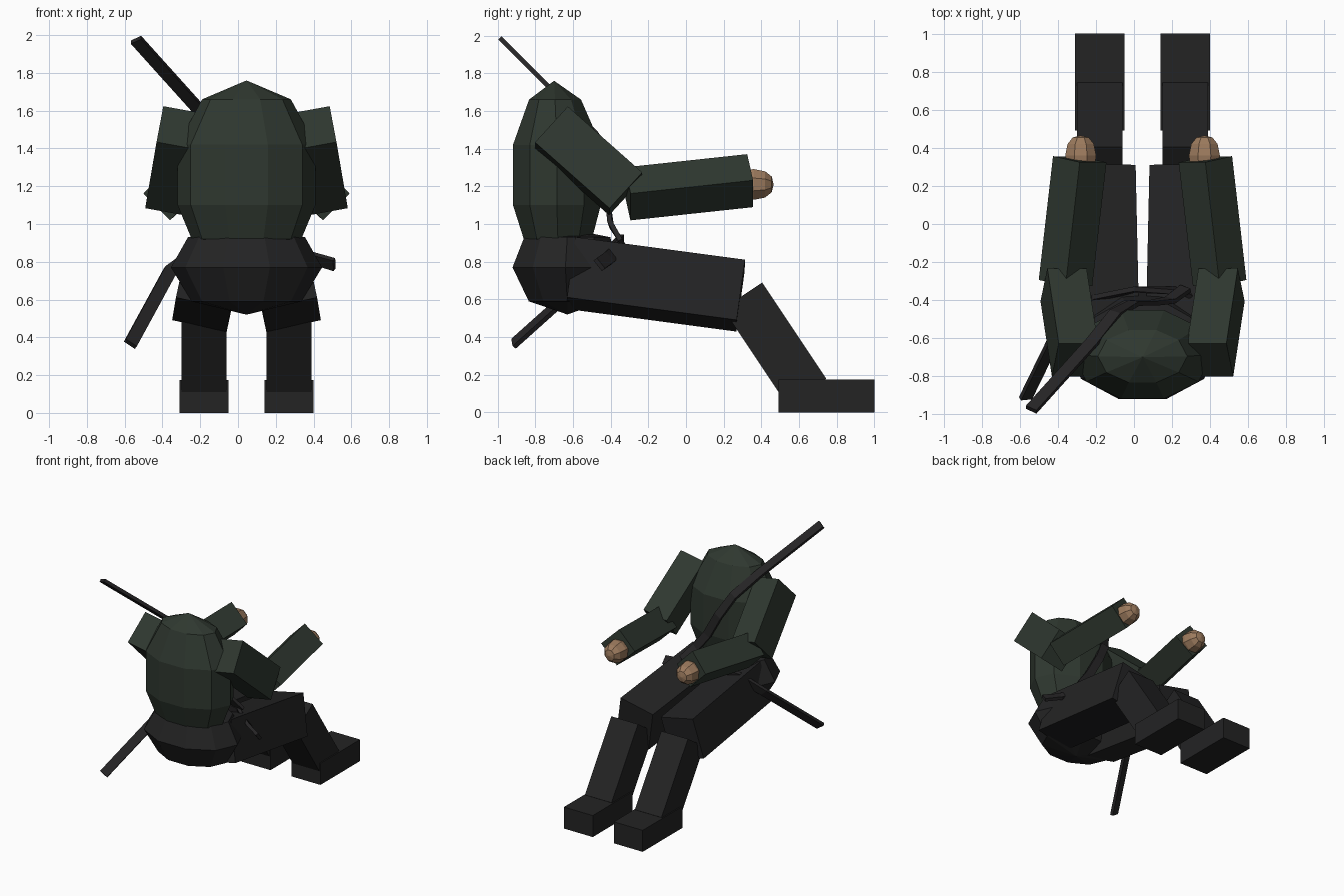
import bpy, bmesh, math
from mathutils import Vector

cube = bpy.data.objects.get("Cube")
if cube:
    bpy.data.objects.remove(cube, do_unlink=True)

CX = 0.045  # body mid plane


def material(name, rgb):
    m = bpy.data.materials.new(name)
    m.use_nodes = True
    m.diffuse_color = (*rgb, 1)
    bsdf = m.node_tree.nodes["Principled BSDF"]
    bsdf.inputs["Base Color"].default_value = (*rgb, 1)
    bsdf.inputs["Roughness"].default_value = 0.9
    return m


GREEN = material("dark green cloth", (0.028, 0.039, 0.029))
BLACK = material("black cloth", (0.017, 0.017, 0.0175))
STRAP = material("black strap", (0.019, 0.018, 0.019))
SKIN = material("skin", (0.33, 0.195, 0.11))


def loft(name, rings, mat, caps=True):
    """Join rings of points into a closed flat-shaded solid; a one-point ring is a tip."""
    bm = bmesh.new()
    loops = [[bm.verts.new(p) for p in ring] for ring in rings]
    for a, b in zip(loops, loops[1:]):
        n = max(len(a), len(b))
        for i in range(n):
            j = (i + 1) % n
            if len(a) == 1:
                bm.faces.new((a[0], b[j], b[i]))
            elif len(b) == 1:
                bm.faces.new((a[i], a[j], b[0]))
            else:
                bm.faces.new((a[i], a[j], b[j], b[i]))
    for end in (loops[0], loops[-1]):
        if len(end) > 2:
            bm.faces.new(end)
    bmesh.ops.recalc_face_normals(bm, faces=bm.faces)
    me = bpy.data.meshes.new(name)
    bm.to_mesh(me)
    bm.free()
    me.materials.append(mat)
    ob = bpy.data.objects.new(name, me)
    bpy.context.collection.objects.link(ob)
    return ob


def sweep(name, path, w, h, mat, roll=0, guide=(1, 0, 0)):
    """Rectangular section w by h along a path, its width following the guide."""
    pts = [Vector(p) for p in path]
    rings = []
    for i, p in enumerate(pts):
        t = (pts[min(i + 1, len(pts) - 1)] - pts[max(i - 1, 0)]).normalized()
        g = Vector(guide)
        s = (g - t * g.dot(t)).normalized()
        u = s.cross(t)
        c, k = math.cos(math.radians(roll)), math.sin(math.radians(roll))
        s, u = s * c + u * k, u * c - s * k
        rings.append([p + s * w * a / 2 + u * h * b / 2
                      for a, b in ((-1, -1), (1, -1), (1, 1), (-1, 1))])
    return loft(name, rings, mat)


def body_ring(z, rx, ry, yc, n=10):
    if rx == 0:
        return [(CX, yc, z)]
    angles = [math.tau * (i + 0.5) / n - math.pi / 2 for i in range(n)]
    return [(CX + rx * math.cos(a), yc + ry * math.sin(a), z) for a in angles]


# Torso and hips
loft("torso", [body_ring(*r) for r in (
    (0.88, 0, 0, -0.68), (0.92, 0.29, 0.19, -0.68), (1.1, 0.365, 0.245, -0.685),
    (1.42, 0.365, 0.245, -0.685), (1.66, 0.235, 0.145, -0.695), (1.76, 0, 0, -0.7))], GREEN)
loft("hips", [body_ring(*r) for r in (
    (0.52, 0, 0, -0.63), (0.59, 0.29, 0.215, -0.63), (0.77, 0.4, 0.295, -0.64),
    (0.93, 0.31, 0.24, -0.63), (0.97, 0, 0, -0.6))], BLACK)

# Limbs, as offsets from the mid plane
for side, label in ((1, "left"), (-1, "right")):
    def at(x, y, z):
        return (CX + side * x, y, z)

    def limb(part, a, b, w, h, mat, roll=0):
        sweep(f"{label}_{part}", [at(*a), at(*b)], w, h, mat, side * roll)

    limb("thigh", (0.195, -0.61, 0.74), (0.215, 0.29, 0.62), 0.295, 0.33, BLACK, 12)
    limb("shin", (0.225, 0.3, 0.62), (0.225, 0.64, 0.11), 0.24, 0.25, BLACK)
    limb("foot", (0.225, 0.49, 0.0875), (0.225, 1.0, 0.0875), 0.26, 0.175, BLACK)
    limb("upper_arm", (0.355, -0.715, 1.51), (0.415, -0.32, 1.16), 0.21, 0.26, GREEN, 8)
    limb("forearm", (0.405, -0.31, 1.16), (0.33, 0.34, 1.23), 0.2, 0.2, GREEN, 45)

    # Hand: a blunt faceted fist
    fist = [[at(0.325 + r * math.cos(a), y, 1.21 + r * math.sin(a))
             for a in [math.tau * (i + 0.5) / 8 for i in range(8)]]
            for y, r in ((0.3, 0.08), (0.36, 0.088), (0.42, 0.075), (0.455, 0.045))]
    loft(f"{label}_hand", fist + [[at(0.325, 0.465, 1.21)]], SKIN)

# Chest strap, with a loose straight end behind the shoulder
sweep("chest_strap", [
    (-0.54, -0.975, 1.975), (-0.22, -0.62, 1.62), (-0.1, -0.47, 1.47), (0.0, -0.415, 1.3),
    (0.1, -0.415, 1.12), (0.19, -0.4, 1.0), (0.27, -0.34, 0.9)], 0.065, 0.025, STRAP)

# Waist strap, with a loose straight end below the hip
sweep("waist_strap", [
    (-0.57, -0.915, 0.365), (-0.36, -0.485, 0.75), (-0.2, -0.39, 0.87), (0.0, -0.345, 0.91),
    (0.25, -0.35, 0.88), (0.39, -0.41, 0.82), (0.51, -0.46, 0.785)],
    0.07, 0.025, STRAP, guide=(1, 0, -0.8))
